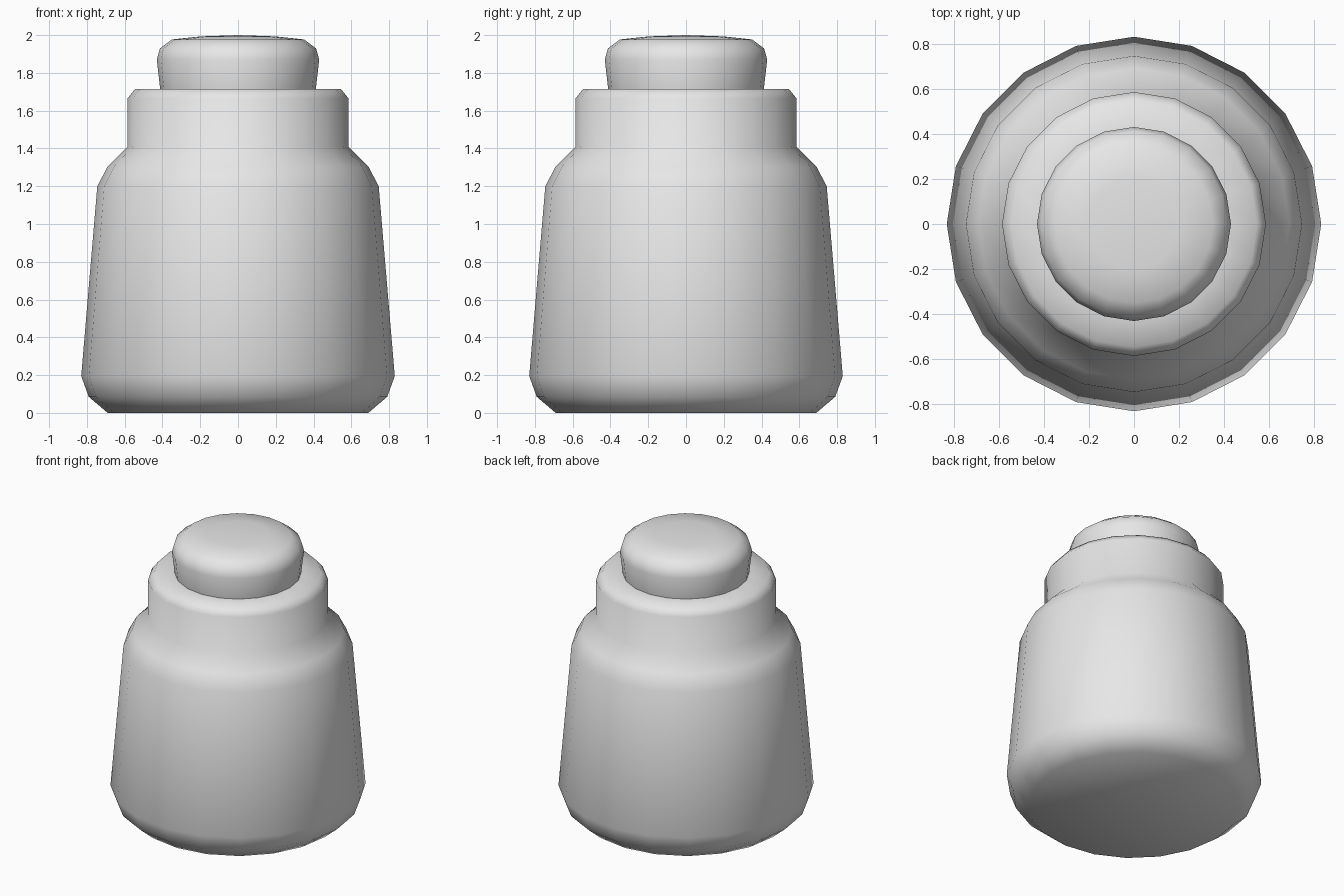
import bpy
import bmesh
import math

if "Cube" in bpy.data.objects:
    bpy.data.objects.remove(bpy.data.objects["Cube"])

SIDES = 20

grey = bpy.data.materials.new("plain_grey")
grey.diffuse_color = (0.8, 0.8, 0.8, 1.0)
grey.use_nodes = True
grey.node_tree.nodes["Principled BSDF"].inputs["Base Color"].default_value = grey.diffuse_color


def lathe(name, profile):
    """Revolve (radius, height) points about z; radius 0 makes a pole."""
    bm = bmesh.new()
    rings = []
    for r, z in profile:
        if r == 0:
            rings.append([bm.verts.new((0, 0, z))] * SIDES)
        else:
            rings.append([bm.verts.new((r * math.cos(2 * math.pi * i / SIDES),
                                        r * math.sin(2 * math.pi * i / SIDES), z))
                          for i in range(SIDES)])
    for low, high in zip(rings, rings[1:]):
        for i in range(SIDES):
            j = (i + 1) % SIDES
            corners = [low[i], low[j], high[j], high[i]]
            bm.faces.new(list(dict.fromkeys(corners)))
    bmesh.ops.recalc_face_normals(bm, faces=bm.faces)
    mesh = bpy.data.meshes.new(name)
    bm.to_mesh(mesh)
    bm.free()
    mesh.materials.append(grey)
    obj = bpy.data.objects.new(name, mesh)
    bpy.context.collection.objects.link(obj)
    bpy.ops.object.select_all(action='DESELECT')
    obj.select_set(True)
    bpy.context.view_layer.objects.active = obj
    bpy.ops.object.shade_smooth_by_angle(angle=math.radians(60))
    return obj


# Jar: rounded base, tapering wall, shoulder, upright neck and flat lip
lathe("jar", [(0, 0), (0.69, 0), (0.79, 0.085), (0.83, 0.195),
              (0.745, 1.20), (0.69, 1.305), (0.585, 1.41),
              (0.585, 1.665), (0.545, 1.715), (0.38, 1.715),
              (0.38, 1.55), (0, 1.55)])

# Stopper: flared plug with a rounded edge and slightly domed top
lathe("stopper", [(0, 1.60), (0.395, 1.60), (0.412, 1.715), (0.43, 1.87),
                  (0.413, 1.93), (0.35, 1.977), (0.20, 1.993), (0, 2.0)])
